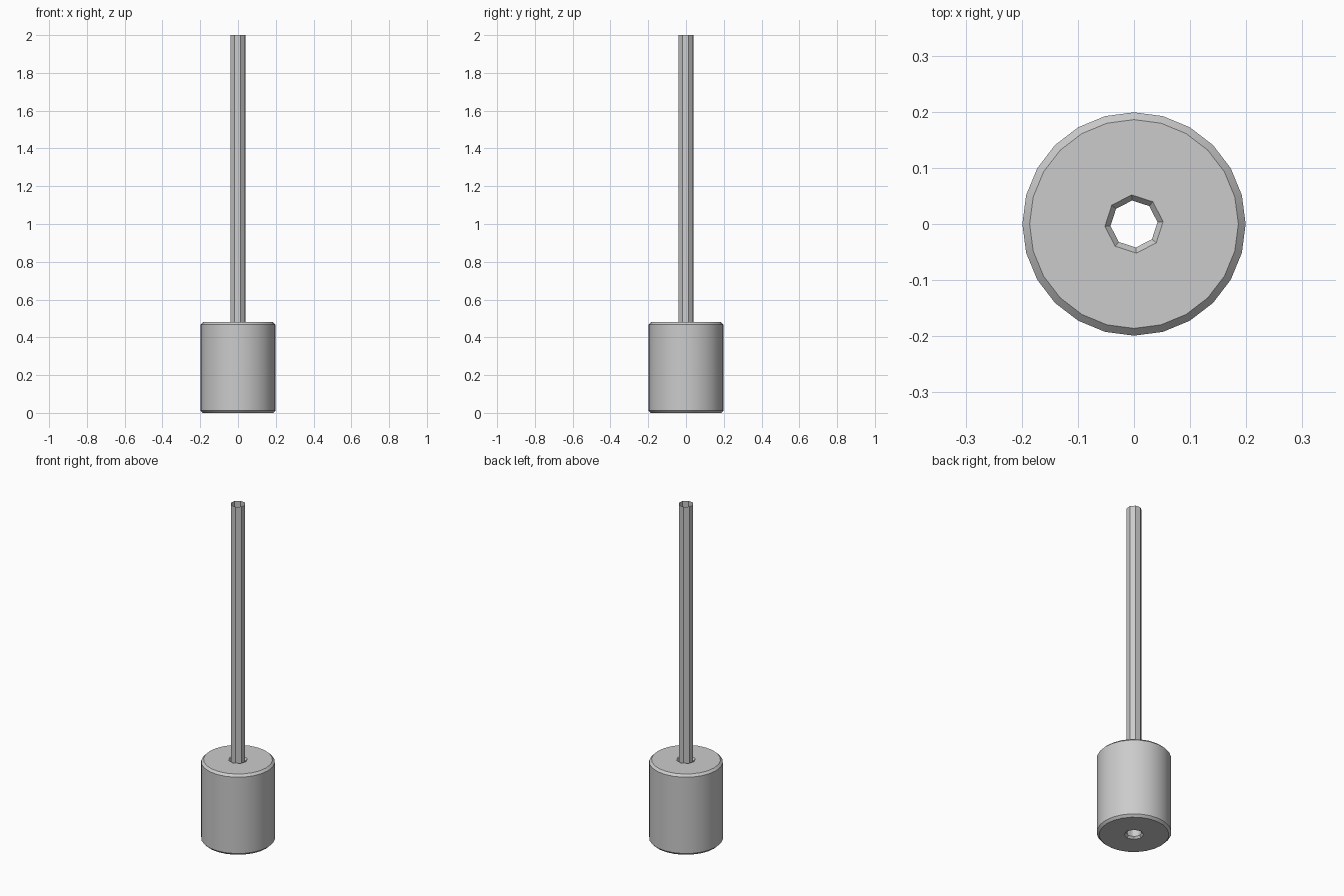
import bpy
import bmesh
from math import cos, sin, tau, radians

cube = bpy.data.objects.get("Cube")
if cube:
    bpy.data.objects.remove(cube)

# Plain grey metal
grey = bpy.data.materials.new("grey metal")
grey.use_nodes = True
colour = (0.6, 0.6, 0.6, 1)
grey.diffuse_color = colour
grey.node_tree.nodes["Principled BSDF"].inputs["Base Color"].default_value = colour


def ring(bm, radius, z, sides, turn=0):
    return [bm.verts.new((radius * cos(tau * i / sides + turn),
                          radius * sin(tau * i / sides + turn), z))
            for i in range(sides)]


def bridge(bm, rings):
    for a, b in zip(rings, rings[1:]):
        for i in range(len(a)):
            j = (i + 1) % len(a)
            bm.faces.new((a[i], a[j], b[j], b[i]))


def finish(bm, name):
    mesh = bpy.data.meshes.new(name)
    bm.to_mesh(mesh)
    bm.free()
    mesh.materials.append(grey)
    obj = bpy.data.objects.new(name, mesh)
    bpy.context.collection.objects.link(obj)
    bpy.ops.object.select_all(action="DESELECT")
    obj.select_set(True)
    bpy.context.view_layer.objects.active = obj
    bpy.ops.object.shade_smooth_by_angle(angle=radians(30))
    return obj


# Weight: chamfered cylinder with a flared bore through its axis
HEIGHT = 0.48
bm = bmesh.new()
outer = [ring(bm, r, z, 24) for r, z in
         ((0.186, 0), (0.199, 0.013), (0.199, HEIGHT - 0.013), (0.186, HEIGHT))]
bore = [ring(bm, r, z, 8, 0.08) for r, z in
        ((0.052, 0), (0.042, 0.012), (0.042, HEIGHT - 0.012), (0.052, HEIGHT))]
bridge(bm, outer)
bridge(bm, bore[::-1])
# Flat end caps between the rim and the bore: three rim edges per bore edge
for rim, hole, top in ((outer[0], bore[0], False), (outer[-1], bore[-1], True)):
    for i in range(8):
        k = (i + 1) % 8
        face = [rim[(3 * i + n) % 24] for n in range(4)] + [hole[k], hole[i]]
        bm.faces.new(face if top else face[::-1])
finish(bm, "weight")

# Thin open tube rising out of the bore
bm = bmesh.new()
bridge(bm, [ring(bm, 0.041, z, 8, 0.3) for z in (0.012, 2)])
finish(bm, "tube")
